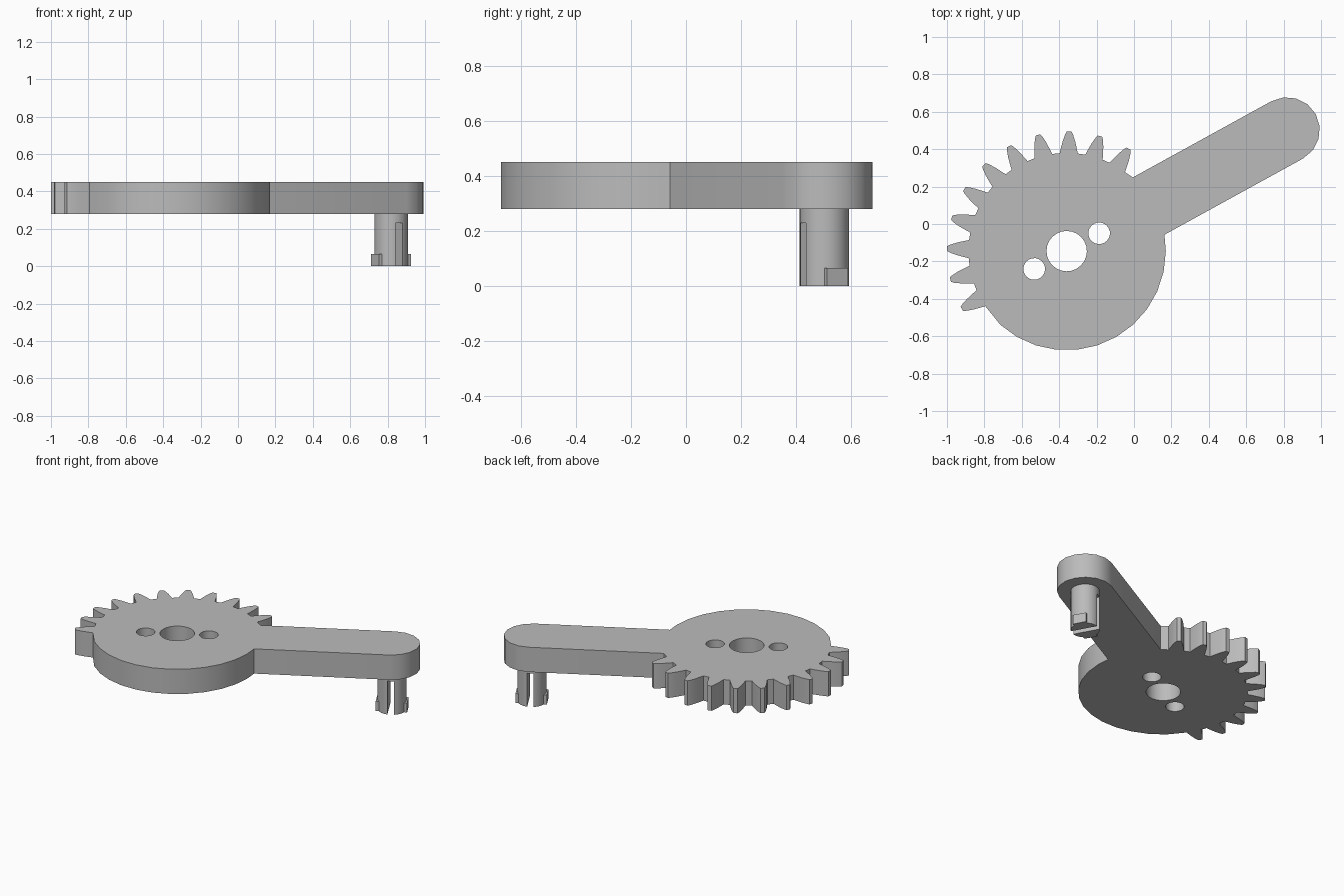
import bpy, bmesh
from math import radians, sin, cos, asin, degrees, pi
from mathutils import Matrix, Vector

cube = bpy.data.objects.get("Cube")
if cube:
    bpy.data.objects.remove(cube)

TILT = 28.8                      # direction of the arm, degrees
HUB = Vector((-0.36, -0.145, 0))
ARM_LENGTH, ARM_R = 1.345, 0.175
DISC_R = 0.53
BOTTOM, TOP = 0.28, 0.45
PLACE = Matrix.Translation(HUB) @ Matrix.Rotation(radians(TILT), 4, "Z")

grey = bpy.data.materials.new("plain grey")
grey.use_nodes = True
grey.diffuse_color = (0.5, 0.5, 0.5, 1)
grey.node_tree.nodes["Principled BSDF"].inputs["Base Color"].default_value = (0.5, 0.5, 0.5, 1)


def polar(r, deg):
    return (r * cos(radians(deg)), r * sin(radians(deg)))


def prism(name, outline, z0, z1):
    """Extrude an outline, laid out with the arm along +x, and place it."""
    bm = bmesh.new()
    face = bm.faces.new([bm.verts.new((x, y, z0)) for x, y in outline])
    ext = bmesh.ops.extrude_face_region(bm, geom=[face])["geom"]
    verts = [v for v in ext if isinstance(v, bmesh.types.BMVert)]
    bmesh.ops.translate(bm, verts=verts, vec=(0, 0, z1 - z0))
    bmesh.ops.recalc_face_normals(bm, faces=bm.faces)
    bm.transform(PLACE)
    mesh = bpy.data.meshes.new(name)
    bm.to_mesh(mesh)
    bm.free()
    mesh.materials.append(grey)
    obj = bpy.data.objects.new(name, mesh)
    bpy.context.collection.objects.link(obj)
    return obj


def circle(cx, r, n):
    return [(cx + r * cos(2 * pi * i / n), r * sin(2 * pi * i / n)) for i in range(n)]


def box(x0, x1, half):
    return [(x0, -half), (x1, -half), (x1, half), (x0, half)]


def activate(obj):
    bpy.ops.object.select_all(action="DESELECT")
    obj.select_set(True)
    bpy.context.view_layer.objects.active = obj


def cut(obj, cutter):
    cutter.hide_render = True
    mod = obj.modifiers.new("cut", "BOOLEAN")
    mod.operation, mod.solver, mod.object = "DIFFERENCE", "EXACT", cutter
    activate(obj)
    bpy.ops.object.modifier_apply(modifier=mod.name)
    bpy.data.objects.remove(cutter)


# Outline of the lever: round arm end, toothed arc, plain disc
outline = [(ARM_LENGTH + x, y) for x, y in (polar(ARM_R, -90 + 180 * i / 8) for i in range(9))]
join = degrees(asin(ARM_R / DISC_R))
outline.append(polar(DISC_R, join))
flank = [(5.3, 0.525), (4.3, 0.555), (3.2, 0.59), (1.9, 0.625), (1.1, 0.64)]
for k in range(11):
    mid = 30 + 15 * k
    outline += [polar(r, mid - a) for a, r in flank]
    outline += [polar(r, mid + a) for a, r in reversed(flank)]
end = 180 + 5.3
for k in range(31):
    deg = 12 * k - TILT
    if end + 2 < deg < 360 - join - 2:
        outline.append(polar(DISC_R, deg))
outline.append(polar(DISC_R, -join))
lever = prism("gear_lever", outline, BOTTOM, TOP)

# Axle hole and the two screw holes beside it
for x, r, n in ((0, 0.108, 24), (0.198, 0.058, 20), (-0.198, 0.058, 20)):
    cut(lever, prism("hole_cutter", circle(x, r, n), BOTTOM - 0.1, TOP + 0.1))

# Split snap peg under the arm end
peg = prism("snap_peg", circle(ARM_LENGTH, 0.09, 30), 0, BOTTOM + 0.02)
cut(peg, prism("slot_cutter", box(ARM_LENGTH - 0.02, ARM_LENGTH + 0.02, 0.2), -0.1, 0.23))

# Catches at the foot of each peg half
for name, side in (("outer_catch", 1), ("inner_catch", -1)):
    xs = sorted((ARM_LENGTH + side * 0.06, ARM_LENGTH + side * 0.0985))
    prism(name, box(*xs, 0.043), 0, 0.065)

for obj in (lever, peg):
    activate(obj)
    bpy.ops.object.shade_smooth_by_angle(angle=radians(30))
